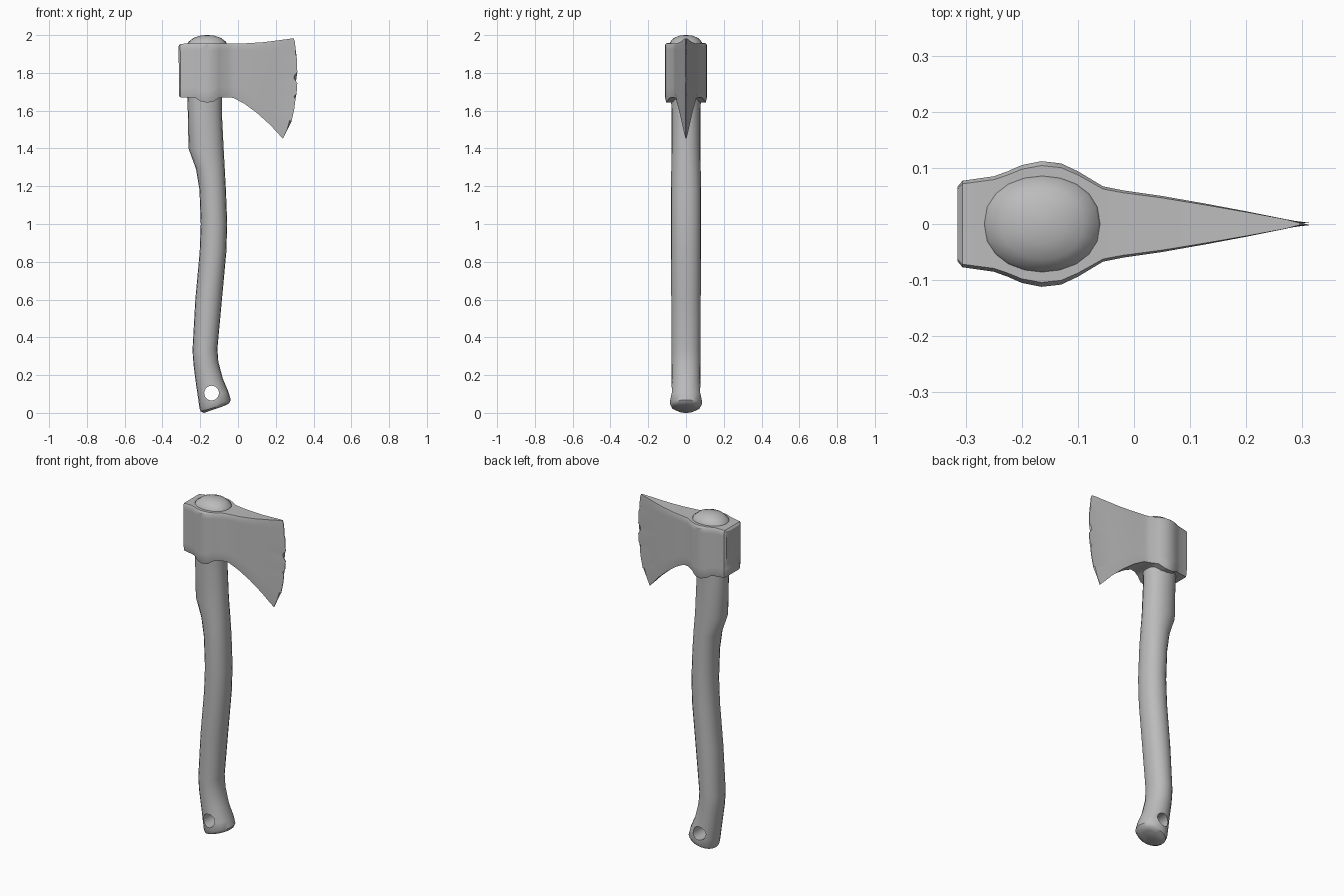
import bpy, bmesh
from math import cos, sin, pi

cube = bpy.data.objects.get("Cube")
if cube:
    bpy.data.objects.remove(cube, do_unlink=True)

grey = bpy.data.materials.new("plain_grey")
grey.use_nodes = True
colour = (0.5, 0.5, 0.5, 1)
grey.diffuse_color = colour
grey.node_tree.nodes["Principled BSDF"].inputs["Base Color"].default_value = colour


def loft(name, rings):
    """Join equal closed rings with quads and cap both ends."""
    bm = bmesh.new()
    loops = [[bm.verts.new(p) for p in ring] for ring in rings]
    n = len(loops[0])
    for a, b in zip(loops, loops[1:]):
        for i in range(n):
            j = (i + 1) % n
            bm.faces.new((a[i], a[j], b[j], b[i]))
    bm.faces.new(loops[0])
    bm.faces.new(loops[-1])
    bmesh.ops.recalc_face_normals(bm, faces=bm.faces)
    mesh = bpy.data.meshes.new(name)
    bm.to_mesh(mesh)
    bm.free()
    mesh.materials.append(grey)
    obj = bpy.data.objects.new(name, mesh)
    bpy.context.collection.objects.link(obj)
    return obj


def smooth(obj, angle):
    bpy.ops.object.select_all(action="DESELECT")
    obj.select_set(True)
    bpy.context.view_layer.objects.active = obj
    bpy.ops.object.shade_smooth_by_angle(angle=angle)


def oval(left, right, z_left, z_right, half, sides=20):
    """Slightly squared oval ring that may tilt along x."""
    ring = []
    for i in range(sides):
        a = 2 * pi * i / sides
        c, s = cos(a), sin(a)
        t = (1 + c) / 2
        y = half * abs(s) ** 0.88 * (1 if s > 0 else -1)
        ring.append((left + (right - left) * t, y, z_left + (z_right - z_left) * t))
    return ring


# Handle: back x, front x, back z, front z, half width
handle_rings = [
    (-0.18, -0.07, 0.0, 0.038, 0.05),
    (-0.197, -0.047, 0.008, 0.05, 0.075),
    (-0.204, -0.038, 0.025, 0.068, 0.084),
    (-0.21, -0.05, 0.07, 0.11, 0.083),
    (-0.222, -0.08, 0.15, 0.18, 0.076),
    (-0.235, -0.104, 0.25, 0.27, 0.077),
    (-0.241, -0.109, 0.33, 0.34, 0.077),
    (-0.226, -0.085, 0.6, 0.6, 0.078),
    (-0.203, -0.062, 0.85, 0.85, 0.079),
    (-0.197, -0.057, 1.0, 1.0, 0.079),
    (-0.204, -0.064, 1.18, 1.18, 0.079),
    (-0.222, -0.07, 1.29, 1.29, 0.078),
    (-0.262, -0.076, 1.4, 1.4, 0.077),
    (-0.266, -0.086, 1.6, 1.6, 0.077),
    (-0.27, -0.085, 1.7, 1.7, 0.08),
    (-0.27, -0.058, 1.95, 1.95, 0.088),
    (-0.262, -0.064, 1.965, 1.965, 0.083),
    (-0.235, -0.09, 1.985, 1.985, 0.064),
    (-0.2, -0.125, 1.997, 1.997, 0.034),
    (-0.17, -0.155, 2.0, 2.0, 0.008),
]
handle = loft("handle", [oval(*r) for r in handle_rings])

# Hanging hole through the grip end
cutter = loft("hole_cutter", [[(-0.14 + 0.039 * cos(pi * i / 12), y, 0.105 + 0.039 * sin(pi * i / 12))
                               for i in range(24)] for y in (-0.2, 0.2)])
cut = handle.modifiers.new("hole", "BOOLEAN")
cut.operation = "DIFFERENCE"
cut.object = cutter
bpy.context.view_layer.objects.active = handle
bpy.ops.object.modifier_apply(modifier=cut.name)
cutter.hide_render = True
cutter.hide_set(True)
smooth(handle, 0.7)

# Cutting edge from heel to toe, with chips
edge = [(0.295, 1.983), (0.301, 1.965), (0.306, 1.92), (0.303, 1.905), (0.311, 1.88),
        (0.314, 1.805), (0.298, 1.785), (0.297, 1.77), (0.314, 1.745), (0.31, 1.69),
        (0.296, 1.675), (0.304, 1.66), (0.298, 1.61), (0.284, 1.545), (0.275, 1.555),
        (0.26, 1.5), (0.238, 1.452)]
top, bottom = edge[0][1], edge[-1][1]
rows = [(top - z) / (top - bottom) for x, z in edge]

# Head sections: top x, bottom x, top z, bottom z, half thickness
sections = [
    (-0.315, -0.311, 1.942, 1.675, 0.066),
    (-0.306, -0.304, 1.953, 1.67, 0.077),
    (-0.25, -0.25, 1.957, 1.668, 0.085),
    (-0.225, -0.225, 1.957, 1.667, 0.094),
    (-0.2, -0.2, 1.957, 1.65, 0.105),
    (-0.165, -0.165, 1.957, 1.643, 0.112),
    (-0.13, -0.13, 1.957, 1.648, 0.108),
    (-0.1, -0.1, 1.956, 1.668, 0.094),
    (-0.055, -0.055, 1.956, 1.67, 0.067),
    (-0.02, -0.025, 1.956, 1.668, 0.06),
    (0.05, 0.035, 1.957, 1.636, 0.05),
    (0.13, 0.1, 1.962, 1.588, 0.036),
    (0.21, 0.17, 1.972, 1.525, 0.021),
    (0.27, 0.217, 1.98, 1.474, 0.009),
]


def head_ring(x_top, x_bottom, z_top, z_bottom, half):
    side = []
    for i, v in enumerate(rows):
        trim = 0.93 if i in (0, len(rows) - 1) else 1
        side.append((x_top + (x_bottom - x_top) * v, half * trim, z_top + (z_bottom - z_top) * v))
    return side + [(x, -y, z) for x, y, z in reversed(side)]


edge_side = [(x, 0.002, z) for x, z in edge]
edge_ring = edge_side + [(x, -y, z) for x, y, z in reversed(edge_side)]
head = loft("axe_head", [head_ring(*s) for s in sections] + [edge_ring])
smooth(head, 0.6)
